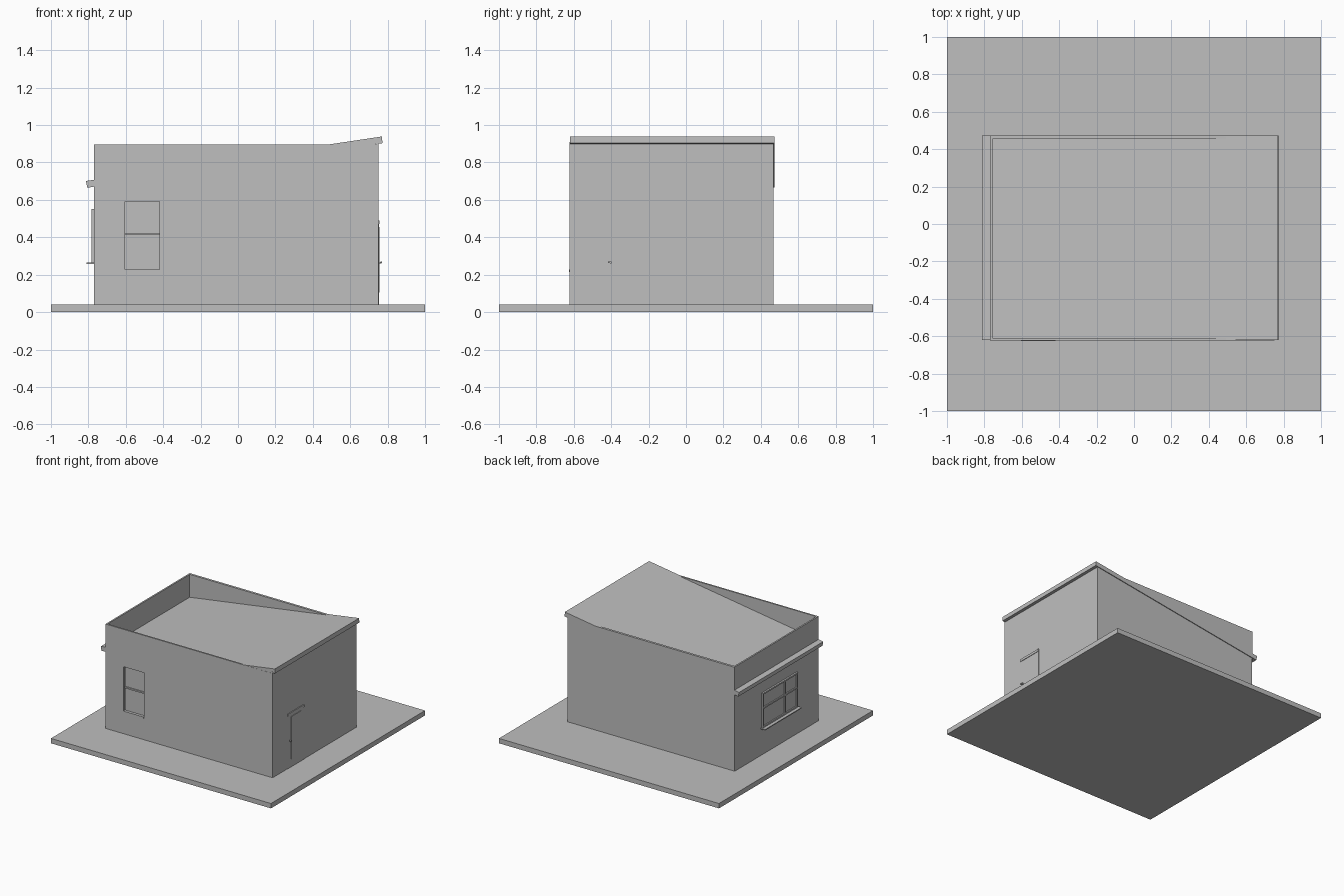
import bpy
import bmesh
from mathutils import Vector

cube = bpy.data.objects.get("Cube")
if cube:
    bpy.data.objects.remove(cube, do_unlink=True)

plaster = bpy.data.materials.new("light grey")
plaster.use_nodes = True
GREY = (0.52, 0.52, 0.52, 1)
plaster.diffuse_color = GREY
plaster.node_tree.nodes["Principled BSDF"].inputs["Base Color"].default_value = GREY


def prism(name, profile, y0, y1):
    """Extrude an x-z profile along y."""
    bm = bmesh.new()
    face = bm.faces.new([bm.verts.new((x, y0, z)) for x, z in profile])
    ext = bmesh.ops.extrude_face_region(bm, geom=[face])
    verts = [g for g in ext["geom"] if isinstance(g, bmesh.types.BMVert)]
    bmesh.ops.translate(bm, verts=verts, vec=Vector((0, y1 - y0, 0)))
    bmesh.ops.recalc_face_normals(bm, faces=bm.faces)
    mesh = bpy.data.meshes.new(name)
    bm.to_mesh(mesh)
    bm.free()
    mesh.materials.append(plaster)
    obj = bpy.data.objects.new(name, mesh)
    bpy.context.collection.objects.link(obj)
    return obj


def box(name, x, y, z):
    return prism(name, [(x[0], z[0]), (x[1], z[0]), (x[1], z[1]), (x[0], z[1])], *y)


def cut(wall, x, y, z):
    """Cut a box-shaped opening through a wall."""
    cutter = box("opening_cutter", x, y, z)
    cutter.hide_render = True
    mod = wall.modifiers.new("opening", 'BOOLEAN')
    mod.operation = 'DIFFERENCE'
    mod.solver = 'EXACT'
    mod.object = cutter
    bpy.context.view_layer.objects.active = wall
    bpy.ops.object.modifier_apply(modifier=mod.name)
    bpy.data.objects.remove(cutter, do_unlink=True)


LOW, HIGH = -0.77, 0.75        # wall ends in x
FRONT, BACK = -0.622, 0.467    # wall faces in y
BASE, TOP = 0.04, 0.897        # wall heights
T = 0.013                      # wall thickness

# Ground slab and walls
box("ground_slab", (-1, 1), (-1, 1), (0, BASE))
front_wall = box("front_wall", (LOW, HIGH), (FRONT, FRONT + T), (BASE, TOP))
box("back_wall", (LOW, HIGH), (BACK - T, BACK), (BASE, TOP))
low_wall = box("low_end_wall", (LOW, LOW + T), (FRONT, BACK + 0.006), (0.68, TOP))
low_wall_base = box("low_end_wall_base", (LOW, LOW + T), (FRONT, BACK), (BASE, 0.68))
box("high_end_wall", (HIGH - T, HIGH), (FRONT, BACK), (BASE, 0.91))

# Sloping roof slab, and the back parapet flush with its edge
prism("roof", [(-0.813, 0.701), (-0.806, 0.665), (0.772, 0.903), (0.77, 0.939)],
      FRONT + 0.001, BACK + 0.006)
prism("back_parapet", [(LOW, 0.69), (0.485, 0.88), (0.485, TOP), (LOW, TOP)],
      BACK - T, BACK + 0.006)

# Front window, set back in its opening
wx, wz = (-0.605, -0.42), (0.22, 0.59)
cut(front_wall, wx, (FRONT - 0.1, FRONT + 0.1), wz)
box("front_window_pane", wx, (FRONT + 0.02, FRONT + 0.025), wz)
box("front_window_transom", wx, (FRONT + 0.01, FRONT + 0.021), (0.411, 0.423))
box("front_window_sill", wx, (FRONT - 0.003, FRONT + 0.02), (0.215, 0.227))

# Low end window: frame, bars, pane and sill
wy, wz = (-0.335, 0.12), (0.265, 0.55)
frame_x, bar = (-0.784, LOW), 0.012
for i, y in enumerate((wy[0], -0.18, wy[1] - bar)):
    box(f"end_window_upright_{i}", frame_x, (y, y + bar), wz)
for i, z in enumerate((wz[0], 0.42, wz[1] - bar)):
    box(f"end_window_rail_{i}", frame_x, wy, (z, z + bar))
box("end_window_pane", (-0.774, LOW), wy, wz)
box("end_window_sill", (-0.81, LOW), (wy[0] - 0.01, wy[1] + 0.01), (0.257, 0.265))

# Door with raised panel, head trim and handle
box("door", (HIGH, 0.753), (-0.43, -0.22), (BASE, 0.47))
box("door_panel", (HIGH, 0.757), (-0.388, -0.26), (0.106, 0.455))
box("door_head_trim", (HIGH, 0.757), (-0.43, -0.22), (0.47, 0.49))
box("door_handle_stem", (HIGH, 0.768), (-0.405, -0.397), (0.259, 0.269))
box("door_handle", (0.763, 0.77), (-0.418, -0.397), (0.262, 0.27))
